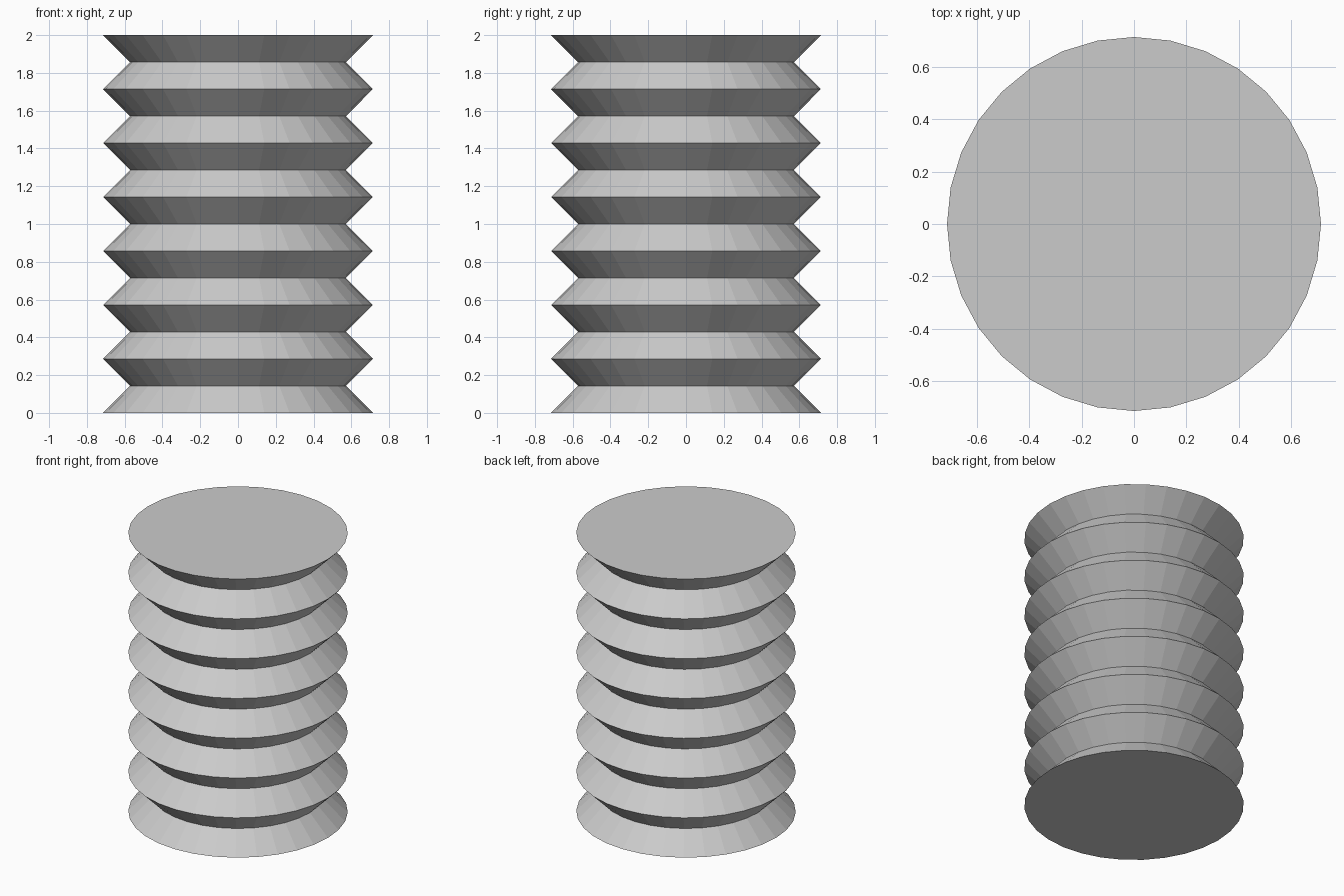
import bpy, bmesh
from math import cos, sin, tau

if "Cube" in bpy.data.objects:
    bpy.data.objects.remove(bpy.data.objects["Cube"])

SIDES, STEPS, HEIGHT = 32, 14, 2.0
OUTER, INNER = 5 / 7, 4 / 7   # ridge and groove radii

bm = bmesh.new()

# Stacked rings alternating between ridge and groove
rings = []
for level in range(STEPS + 1):
    r = INNER if level % 2 else OUTER
    z = HEIGHT * level / STEPS
    rings.append([bm.verts.new((r * cos(tau * i / SIDES), r * sin(tau * i / SIDES), z))
                  for i in range(SIDES)])

# Sloped flat-faced walls
for low, high in zip(rings, rings[1:]):
    for i in range(SIDES):
        j = (i + 1) % SIDES
        bm.faces.new((low[i], low[j], high[j], high[i]))

# End caps
bm.faces.new(rings[0][::-1])
bm.faces.new(rings[-1])

mesh = bpy.data.meshes.new("ridged_column")
bm.to_mesh(mesh)
bm.free()
bpy.context.collection.objects.link(bpy.data.objects.new("ridged_column", mesh))
